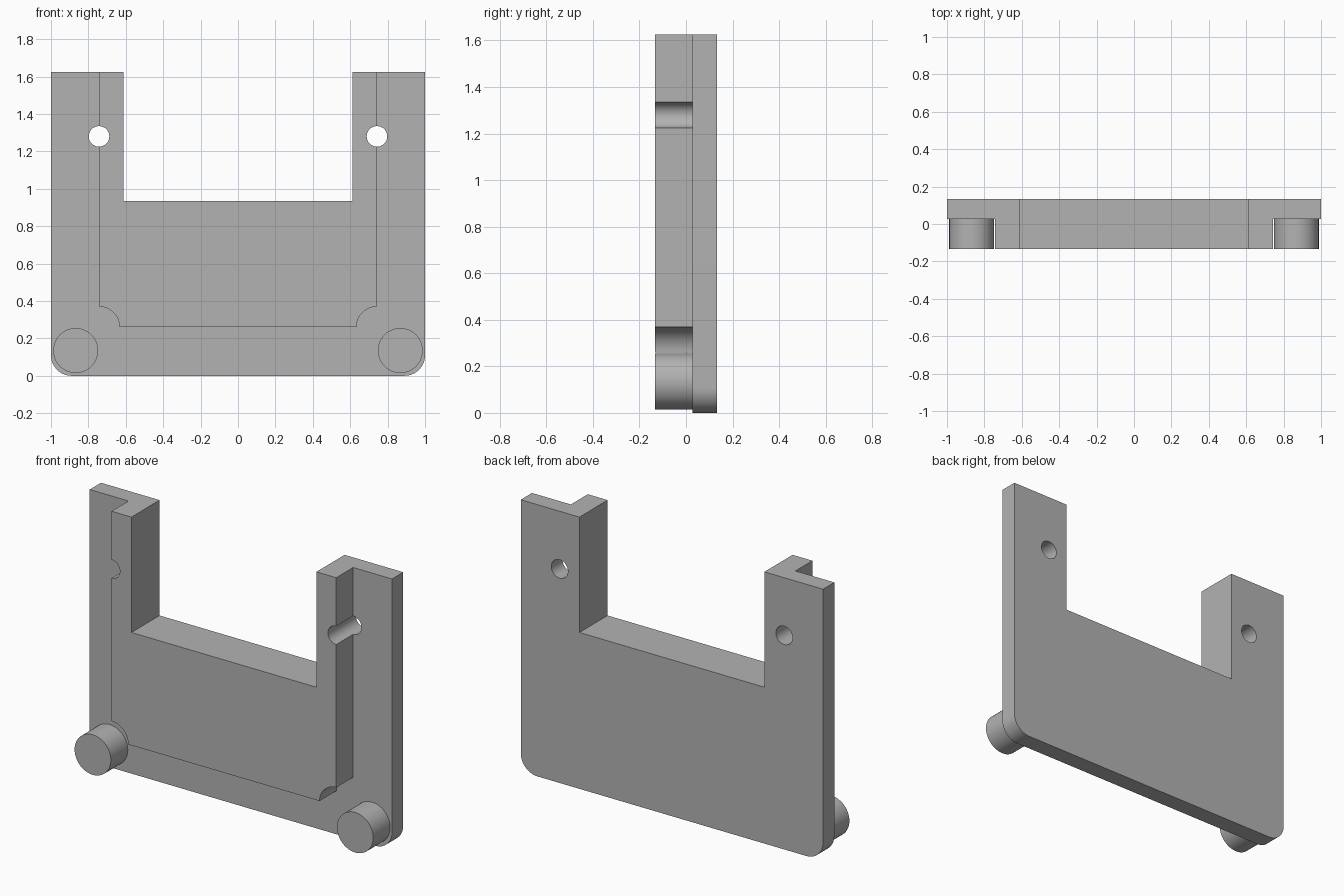
import bpy
import bmesh
from math import cos, sin, pi, radians

if "Cube" in bpy.data.objects:
    bpy.data.objects.remove(bpy.data.objects["Cube"], do_unlink=True)

HEIGHT = 1.625
FRONT, STEP, BACK = -0.133, 0.027, 0.133
NOTCH_X, NOTCH_Z = 0.612, 0.935
EDGE_X, EDGE_Z = 0.743, 0.26
HOLE_Z, HOLE_R = 1.28, 0.055
CORNER_R = 0.11

grey = bpy.data.materials.new("plain grey")
grey.use_nodes = True
colour = (0.45, 0.45, 0.45, 1)
grey.diffuse_color = colour
grey.node_tree.nodes["Principled BSDF"].inputs["Base Color"].default_value = colour


def arc(cx, cz, r, start, end, steps=16):
    angles = [radians(start + (end - start) * i / steps) for i in range(steps + 1)]
    return [(cx + r * cos(a), cz + r * sin(a)) for a in angles]


def circle(cx, cz, r):
    return arc(cx, cz, r, 0, 360, 48)[:-1]


def mirrored(half):
    """Close a right-hand outline with its mirror image."""
    return half + [(-x, z) for x, z in reversed(half)]


def extrude_outline(name, loops, y0, y1):
    """Fill the outlines (inner loops become holes) and extrude along y."""
    curve = bpy.data.curves.new(name, 'CURVE')
    curve.dimensions = '2D'
    curve.fill_mode = 'BOTH'
    curve.extrude = (y1 - y0) / 2
    for loop in loops:
        spline = curve.splines.new('POLY')
        spline.points.add(len(loop) - 1)
        for point, (x, z) in zip(spline.points, loop):
            point.co = (x, z, 0, 1)
        spline.use_cyclic_u = True
    obj = bpy.data.objects.new(name, curve)
    bpy.context.collection.objects.link(obj)
    obj.location.y = (y0 + y1) / 2
    obj.rotation_euler.x = pi / 2
    bpy.ops.object.select_all(action='DESELECT')
    obj.select_set(True)
    bpy.context.view_layer.objects.active = obj
    bpy.ops.object.convert(target='MESH')
    obj = bpy.context.object
    bm = bmesh.new()
    bm.from_mesh(obj.data)
    bmesh.ops.remove_doubles(bm, verts=bm.verts, dist=0.0001)
    bmesh.ops.recalc_face_normals(bm, faces=bm.faces)
    bm.to_mesh(obj.data)
    bm.free()
    obj.data.materials.clear()
    obj.data.materials.append(grey)
    bpy.ops.object.shade_smooth_by_angle(angle=radians(30))
    return obj


# Back plate: U shape with rounded lower corners and two screw holes
plate = [(NOTCH_X, NOTCH_Z), (NOTCH_X, HEIGHT), (1, HEIGHT)]
plate += arc(1 - CORNER_R, CORNER_R, CORNER_R, 0, -90)
holes = [circle(s * EDGE_X, HOLE_Z, HOLE_R) for s in (-1, 1)]
extrude_outline("back_plate", [mirrored(plate)] + holes, STEP, BACK)

# Raised front block: half-round screw grooves and scooped lower corners
block = [(NOTCH_X, NOTCH_Z), (NOTCH_X, HEIGHT), (EDGE_X, HEIGHT)]
block += arc(EDGE_X, HOLE_Z, HOLE_R, 90, 270)
block += arc(EDGE_X, EDGE_Z, CORNER_R, 90, 180)
extrude_outline("raised_block", [mirrored(block)], FRONT, STEP)

# Round pegs on the lower corners
for side, s in (("right", -1), ("left", 1)):
    extrude_outline(side + "_peg", [circle(s * 0.868, 0.135, 0.12)], FRONT, STEP)
